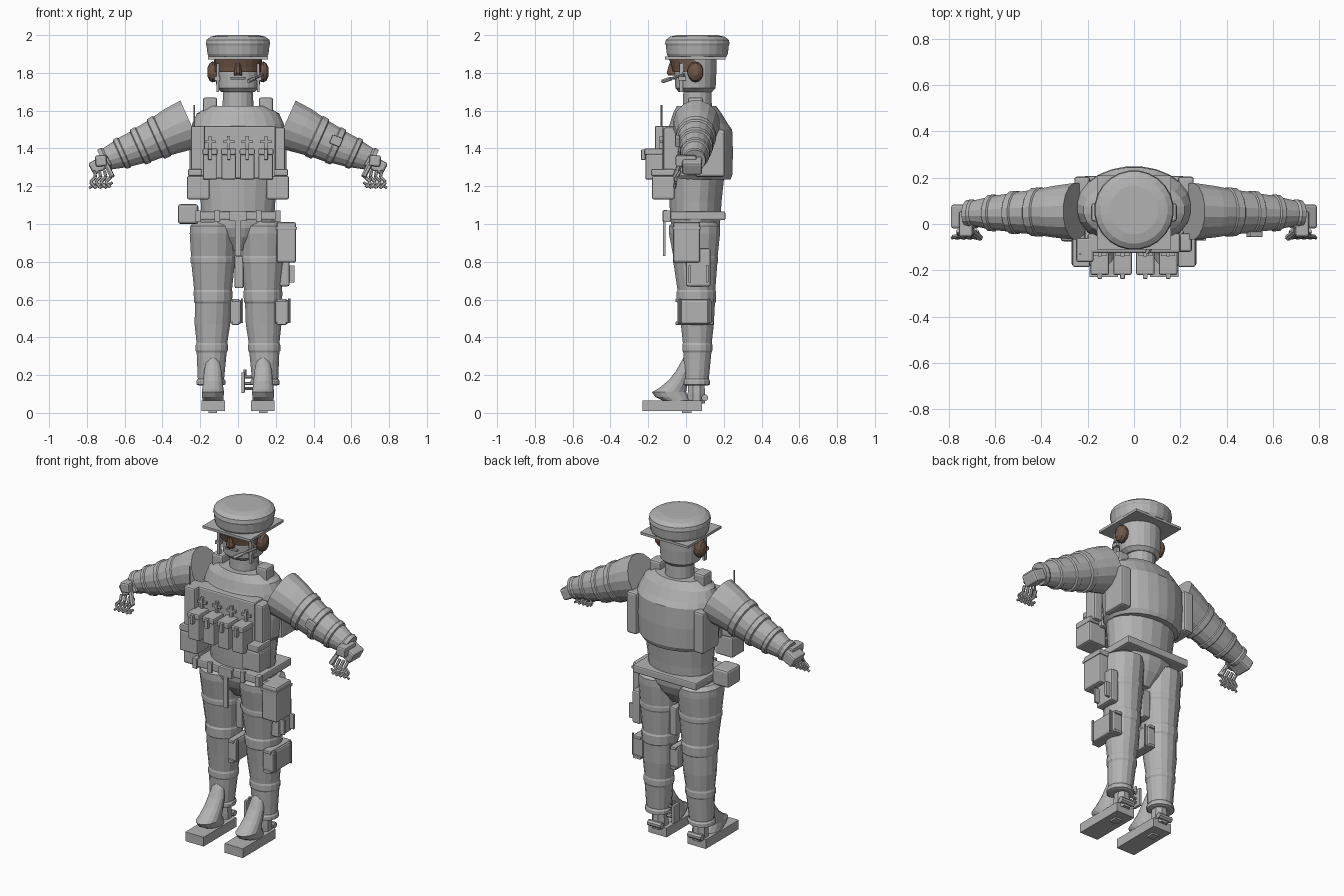
import bpy, bmesh, math
from mathutils import Vector


def material(name, rgb):
    m = bpy.data.materials.new(name)
    m.diffuse_color = (*rgb, 1)
    return m


GREY = material("cloth_grey", (0.45, 0.45, 0.45))
SKIN = material("skin_brown", (0.16, 0.095, 0.065))


def finish(name, bm, mat):
    bmesh.ops.recalc_face_normals(bm, faces=bm.faces)
    me = bpy.data.meshes.new(name)
    bm.to_mesh(me)
    bm.free()
    me.materials.append(mat)
    ob = bpy.data.objects.new(name, me)
    bpy.context.collection.objects.link(ob)
    return ob


def box(name, x, y, z, bevel=0.0, mat=GREY):
    """Box from (min, max) pairs, with optional bevelled edges."""
    bm = bmesh.new()
    bmesh.ops.create_cube(bm, size=1)
    for v in bm.verts:
        v.co = [sum(r) / 2 + c * abs(r[1] - r[0]) for r, c in zip((x, y, z), v.co)]
    ob = finish(name, bm, mat)
    if bevel:
        mod = ob.modifiers.new("bevel", "BEVEL")
        mod.width, mod.segments = bevel, 2
    return ob


def loft(name, rings, n=16, mat=GREY):
    """Skin between rings given as (centre, axis_a, axis_b)."""
    bm = bmesh.new()
    loops = []
    for c, a, b in rings:
        loops.append([bm.verts.new(Vector(c) + Vector(a) * math.cos(t) + Vector(b) * math.sin(t))
                      for t in (2 * math.pi * (i + 0.5) / n for i in range(n))])
    for lo, hi in zip(loops, loops[1:]):
        for i in range(n):
            j = (i + 1) % n
            bm.faces.new((lo[i], lo[j], hi[j], hi[i]))
    bm.faces.new(loops[0])
    bm.faces.new(loops[-1])
    return finish(name, bm, mat)


def stack(name, rows, n=16, x=0.0, mat=GREY):
    """Upright elliptical loft from rows of (z, y, radius_x, radius_y)."""
    return loft(name, [((x, y, z), (rx, 0, 0), (0, ry, 0)) for z, y, rx, ry in rows], n, mat)


def rod(name, p, q, r, n=6, mat=GREY):
    p, q = Vector(p), Vector(q)
    d = (q - p).normalized()
    a = d.orthogonal().normalized()
    b = d.cross(a)
    return loft(name, [(p, a * r, b * r), (q, a * r, b * r)], n, mat)


# Cap: square brim plate and round crown
box("cap_brim", (-0.16, 0.16), (-0.11, 0.21), (1.872, 1.887))
stack("cap_crown", [(1.885, 0.06, .155, .155), (1.9, 0.06, .163, .163), (1.945, 0.06, .168, .168),
                    (1.955, 0.06, .172, .172), (1.975, 0.06, .168, .168), (1.992, 0.06, .145, .145),
                    (2.0, 0.06, .105, .105)], 24)

# Head, bare upper face, nose and ears
stack("head", [(1.70, .05, .09, .09), (1.72, .05, .115, .108), (1.80, .05, .122, .112),
               (1.88, .05, .122, .112)], 20)
bm = bmesh.new()
cols = []
for i in range(11):
    t = math.pi * (1 + i / 10)
    cols.append([bm.verts.new((.127 * math.cos(t), .045 + k * math.sin(t), z))
                 for z, k in ((1.805, .117), (1.83, .122), (1.873, .135))])
for a, b in zip(cols, cols[1:]):
    for k in range(2):
        bm.faces.new((a[k], b[k], b[k + 1], a[k + 1]))
finish("upper_face", bm, SKIN)
loft("nose", [((0, -.065, 1.785), (.022, 0, 0), (0, .03, 0)),
              ((0, -.07, 1.80), (.024, 0, 0), (0, .035, 0)),
              ((0, -.07, 1.85), (.012, 0, 0), (0, .02, 0))], 8, SKIN)
box("mouth_fold", (-.04, .04), (-.072, -.05), (1.765, 1.775), .003)
for s in (-1, 1):
    loft("ear", [((s * x, .05, 1.805), (0, .042 * k, 0), (0, 0, .055 * k))
                 for x, k in ((.11, .9), (.135, 1), (.15, .85), (.162, .4))], 14, SKIN)
    box("chin_strap", (s * .1, s * .115), (-.035, -.015), (1.70, 1.85))
    box("strap_clip", (s * .095, s * .125), (-.04, 0), (1.76, 1.78))
rod("mic_boom", (.13, -.01, 1.79), (.06, -.115, 1.76), .007)
rod("mic_tip", (.085, -.08, 1.77), (.055, -.125, 1.755), .011)

# Neck and torso
stack("neck", [(1.58, .06, .085, .08), (1.72, .06, .08, .075)])
stack("waist", [(1.04, .05, .195, .135), (1.12, .05, .20, .14), (1.26, .055, .215, .15)], 20)
stack("vest", [(1.235, .072, .215, .165), (1.26, .072, .24, .175), (1.38, .072, .252, .178),
               (1.5, .072, .25, .174), (1.53, .068, .245, .155), (1.585, .06, .22, .13),
               (1.625, .055, .15, .105)], 24)
box("vest_front_panel", (-.2, .2), (-.125, -.04), (1.24, 1.52), .01)
for s in (-1, 1):
    box("shoulder_pad", (s * .11, s * .185), (.01, .09), (1.58, 1.67), .012)
    box("side_plate", (s * .19, s * .258), (.05, .205), (1.25, 1.5), .012)
    box("hip_pouch", (s * .15, s * .27), (-.18, -.06), (1.13, 1.255), .01)
    box("hip_pouch_flap", (s * .19, s * .265), (-.185, -.06), (1.255, 1.29), .006)
box("radio", (-.25, -.175), (-.165, -.06), (1.25, 1.52), .01)
rod("antenna", (-.232, -.13, 1.5), (-.232, -.13, 1.63), .005)
box("side_chest_pouch", (.19, .25), (-.12, -.04), (1.27, 1.51), .01)

# Magazine pouches with cross buckles above
for i in range(4):
    x = -.148 + i * .0985
    box("magazine_pouch", (x - .038, x + .038), (-.215, -.11), (1.235, 1.37), .008)
    box("magazine_flap", (x - .04, x + .04), (-.22, -.11), (1.365, 1.4), .008)
    box("flap_tab", (x - .01, x + .01), (-.237, -.215), (1.34, 1.395), .003)
    box("buckle_upright", (x - .008, x + .008), (-.14, -.115), (1.4, 1.465))
    box("buckle_bar", (x - .03, x + .03), (-.138, -.115), (1.428, 1.443))

# Belt, buckle, side pouch and hanging strap
box("belt", (-.215, .215), (-.11, .208), (1.02, 1.066), .008)
box("belt_buckle", (-.045, .045), (-.125, -.1), (1.015, 1.07), .004)
for s in (-1, 1):
    box("belt_loop", (s * .095, s * .125), (-.12, -.1), (1.01, 1.075), .003)
    box("belt_end", (s * .195, s * .225), (-.12, -.08), (1.01, 1.072), .004)
box("belt_pouch", (-.318, -.21), (-.075, .05), (1.0, 1.105), .014)
box("hanging_strap", (-.016, .016), (-.122, -.108), (.83, 1.03))
stack("pelvis", [(.86, .05, .06, .06), (.93, .05, .15, .11), (.98, .05, .205, .13),
                 (1.03, .05, .21, .135)])

# Legs with fold bands, plus boots
leg = [(.145, .055, .062, .062), (.15, .055, .078, .074), (.17, .055, .078, .074), (.18, .055, .071, .067),
       (.32, .06, .081, .076), (.33, .06, .087, .081), (.36, .06, .087, .081), (.37, .06, .083, .078),
       (.47, .06, .096, .089), (.58, .055, .097, .10), (.59, .055, .103, .106), (.64, .055, .105, .107),
       (.65, .055, .102, .102), (.79, .05, .117, .118), (.80, .05, .122, .122), (.82, .05, .122, .122),
       (.83, .05, .119, .120), (.95, .045, .126, .138), (.99, .045, .123, .138), (1.01, .045, .10, .11)]
for s in (-1, 1):
    loft("leg", [((s * (.132 + .012 * max(0, .6 - z) / .45), y, z), (rx, 0, 0), (0, ry, 0))
                 for z, y, rx, ry in leg])
    stack("boot_ankle", [(.05, .055, .045, .05), (.1, .055, .045, .05), (.17, .055, .04, .045)], 8, s * .135)
    stack("boot_upper", [(.055, -.04, .055, .065), (.085, -.075, .058, .09), (.11, -.09, .06, .092),
                         (.13, -.07, .057, .075), (.17, -.04, .052, .055), (.22, -.015, .048, .04),
                         (.265, 0, .038, .03), (.29, .005, .02, .02)], 16, s * .133)
    box("sole", (s * .07, s * .193), (-.23, .085), (.01, .066))
    box("sole_heel", (s * .11, s * .155), (-.02, .03), (0, .012))
    rod("ankle_strap", (s * .09, .1, .08), (s * .18, .1, .08), .018, 8)

# Thigh holster and leg pouches
box("holster", (.205, .308), (-.068, .075), (.795, 1.01), .012)
box("holster_flap", (.20, .312), (-.072, .08), (.97, .985), .003)
box("thigh_pouch", (.22, .272), (.0, .13), (.67, .87), .01)
for y in (.012, .105):
    box("thigh_buckle", (.26, .3), (y, y + .015), (.69, .78), .003)
box("inner_thigh_pouch", (-.018, .028), (0, .12), (.66, .83), .008)
for name, a, b in (("outer_knee_pouch", .195, .268), ("inner_knee_pouch", -.042, .018)):
    box(name, (a, b), (-.045, .135), (.47, .60), .012)
    for z in (.475, .595):
        box(name + "_strap", (a + .01, b - .012), (-.055, .145), (z - .009, z + .009), .004)
    for y in (-.03, .12):
        rod(name + "_cord", (b + .003, y, .475), (b + .003, y, .605), .006)
box("ankle_tool", (.018, .036), (.03, .09), (.105, .215), .005)
for z in (.13, .155, .19):
    rod("ankle_tool_clip", (.03, .06, z), (.085, .06, z), .008)
rod("ankle_tool_knob", (.038, .06, .19), (.038, .06, .23), .008)

# Sleeves with raised fold rings: x, z, radius
sleeve = [(.25, 1.53, .138), (.34, 1.495, .126), (.40, 1.467, .114), (.405, 1.465, .120), (.435, 1.45, .117),
          (.44, 1.448, .107), (.50, 1.42, .10), (.505, 1.418, .106), (.53, 1.407, .103), (.535, 1.405, .093),
          (.60, 1.38, .084), (.605, 1.378, .09), (.625, 1.37, .087), (.63, 1.368, .077), (.69, 1.345, .062),
          (.70, 1.342, .068), (.72, 1.335, .064)]
perp = Vector((.41, 0, .91))
for s in (-1, 1):
    rings = []
    for x, z, r in sleeve:
        rings.append(((s * x, .055 - .02 * (x - .25), z), (0, r * .9, 0), (s * perp.x * r, 0, perp.z * r)))
    loft("sleeve", rings)
    # Hand: palm, cuff block, thumb and four jointed fingers
    palm = box("palm", (-.055, .055), (-.045, .06), (-.035, .035), .012)
    palm.location = (s * .73, .025, 1.315)
    palm.rotation_euler.y = s * .5
    back = box("glove_back", (-.03, .03), (-.06, .05), (-.03, .03), .01)
    back.location = (s * .725, .005, 1.335)
    back.rotation_euler.y = s * .1
    rod("thumb", (s * .70, -.03, 1.32), (s * .665, -.06, 1.25), .014)
    for i in range(4):
        x = .695 + i * .027
        pts = [(s * (x + dx), y, z) for dx, y, z in
               ((-.015, -.03, 1.28), (-.022, -.05, 1.25), (.005, -.055, 1.222), (-.018, -.06, 1.195))]
        for p, q in zip(pts, pts[1:]):
            rod("finger_joint", p, q, .009)
        rod("finger_cross", (s * (x - .03), -.055, 1.22), (s * (x + .012), -.06, 1.19), .007)

# Buttoned cuff tab on one sleeve
tab = box("sleeve_tab", (-.03, .03), (-.012, .012), (-.025, .025), .006)
tab.location = (.52, -.045, 1.44)
tab.rotation_euler.y = .4
